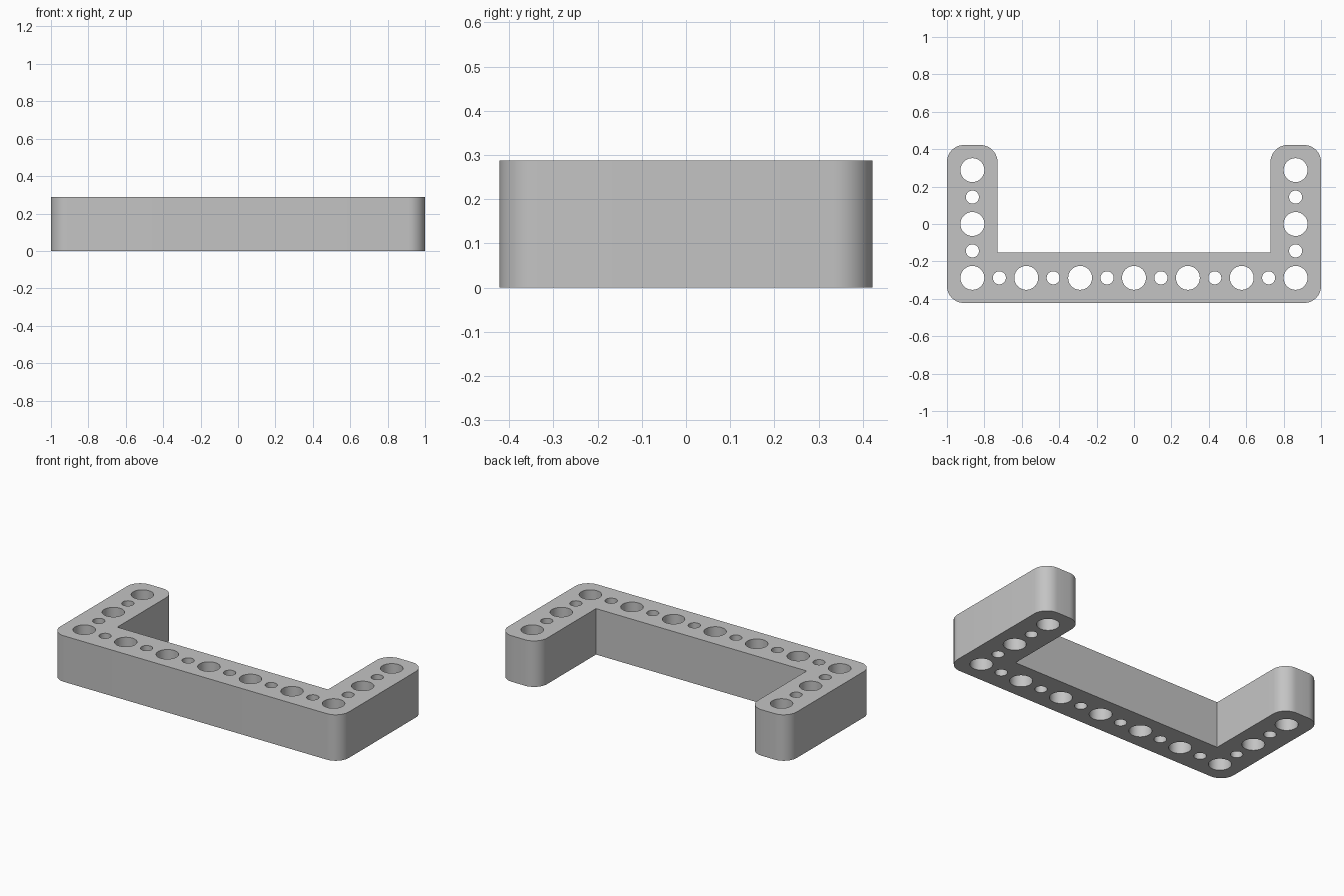
import bpy, bmesh
from math import cos, sin, pi, radians
from mathutils import Vector

if "Cube" in bpy.data.objects:
    bpy.data.objects.remove(bpy.data.objects["Cube"], do_unlink=True)

PITCH = 0.288            # hole spacing, also the height
WIDTH = 0.27             # width of each bar
HALF_X, HALF_Y = 1.0, 0.422
CORNER = 0.09            # outer corner radius
BIG, SMALL = 0.064, 0.035

bm = bmesh.new()


def arc(cx, cy, r, start, sweep, steps):
    angles = [start + sweep * i / steps for i in range(steps + 1)]
    return [(cx + r * cos(a), cy + r * sin(a)) for a in angles]


def add_loop(points):
    verts = [bm.verts.new((x, y, 0)) for x, y in points]
    return [bm.edges.new((v, verts[i - 1])) for i, v in enumerate(verts)]


def add_hole(x, y, r):
    return add_loop(arc(x, y, r, 0, 2 * pi, 40)[:-1])


# Right half of the U outline, then mirrored
inner_x, inner_y = HALF_X - WIDTH, WIDTH - HALF_Y
outer, top = HALF_X - CORNER, HALF_Y - CORNER
half = (arc(outer, -top, CORNER, -pi / 2, pi / 2, 10)
        + arc(outer, top, CORNER, 0, pi / 2, 10)
        + arc(inner_x + CORNER, top, CORNER, pi / 2, pi / 2, 10)
        + [(inner_x, inner_y)])
edges = add_loop(half + [(-x, y) for x, y in reversed(half)])

# Holes along the front bar: large and small alternate
for i in range(-6, 7):
    edges += add_hole(i * PITCH / 2, -PITCH, SMALL if i % 2 else BIG)

# Holes along both arms
for side in (-1, 1):
    for j in range(-1, 3):
        edges += add_hole(side * 3 * PITCH, j * PITCH / 2, BIG if j % 2 == 0 else SMALL)

# Fill the plan and raise it to full height
bmesh.ops.triangle_fill(bm, edges=edges, use_beauty=True, normal=Vector((0, 0, 1)))
raised = bmesh.ops.extrude_face_region(bm, geom=bm.faces[:])["geom"]
bmesh.ops.translate(bm, vec=(0, 0, PITCH),
                    verts=[g for g in raised if isinstance(g, bmesh.types.BMVert)])
bmesh.ops.recalc_face_normals(bm, faces=bm.faces[:])

mesh = bpy.data.meshes.new("perforated_u_beam")
bm.to_mesh(mesh)
bm.free()
beam = bpy.data.objects.new("perforated_u_beam", mesh)
bpy.context.collection.objects.link(beam)

# Plain grey
grey = bpy.data.materials.new("light_grey")
grey.use_nodes = True
colour = (0.55, 0.55, 0.55, 1)
grey.diffuse_color = colour
grey.node_tree.nodes["Principled BSDF"].inputs["Base Color"].default_value = colour
mesh.materials.append(grey)

# Smooth rounds, crisp edges
bpy.ops.object.select_all(action="DESELECT")
beam.select_set(True)
bpy.context.view_layer.objects.active = beam
bpy.ops.object.shade_smooth_by_angle(angle=radians(30))
